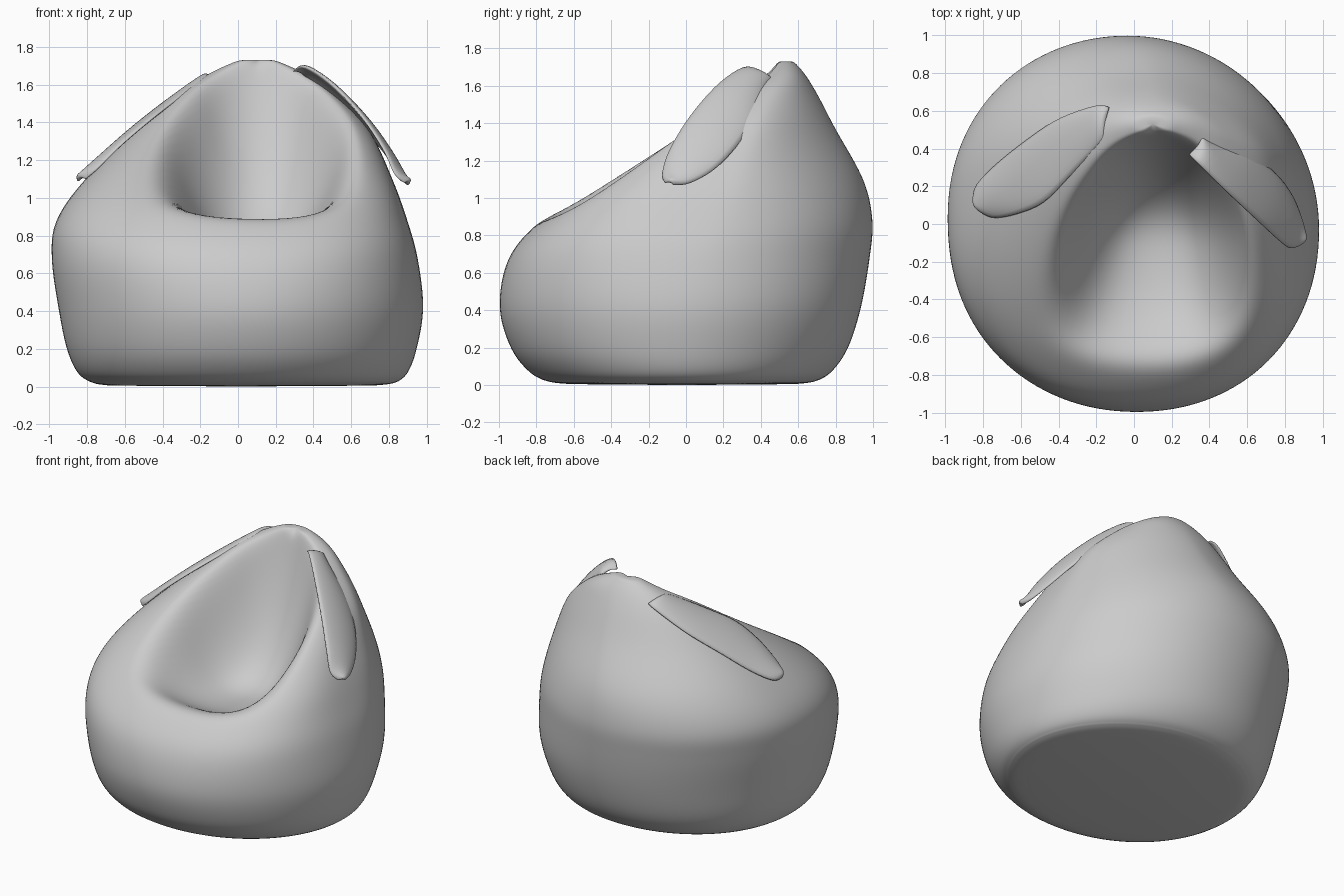
import bpy, bmesh, math
from mathutils import Vector

if "Cube" in bpy.data.objects:
    bpy.data.objects.remove(bpy.data.objects["Cube"])


def spline(rows, t):
    """Catmull-Rom sample of a list of tuples, t in 0..1."""
    n = len(rows) - 1
    f = min(max(t, 0), 1) * n
    i = min(int(f), n - 1)
    u = f - i
    g = lambda k: Vector(rows[min(max(k, 0), n)])
    a, b, c, d = g(i - 1), g(i), g(i + 1), g(i + 2)
    return 0.5 * (2 * b + (c - a) * u + (2 * a - 5 * b + 4 * c - d) * u * u
                  + (3 * b - a - 3 * c + d) * u ** 3)


def relax(bm, verts, times, factor):
    for _ in range(times):
        bmesh.ops.smooth_vert(bm, verts=verts, factor=factor, use_axis_x=True,
                              use_axis_y=True, use_axis_z=True)


def finish(bm, name):
    bmesh.ops.recalc_face_normals(bm, faces=bm.faces)
    me = bpy.data.meshes.new(name)
    bm.to_mesh(me)
    bm.free()
    for p in me.polygons:
        p.use_smooth = True
    ob = bpy.data.objects.new(name, me)
    bpy.context.collection.objects.link(ob)
    return ob


# Bean bag slices: z, left x, right x, front y, back y,
# then squareness of the front left, front right and back right corners
SLICES = [
    (0.005, -0.68, 0.72, -0.62, 0.58, 2.1, 2.0, 1.95),
    (0.02, -0.77, 0.83, -0.74, 0.69, 2.1, 2.0, 1.95),
    (0.07, -0.85, 0.90, -0.84, 0.78, 2.1, 2.0, 1.95),
    (0.20, -0.91, 0.95, -0.94, 0.87, 2.1, 2.05, 1.95),
    (0.42, -0.955, 0.985, -1.0, 0.94, 2.1, 2.1, 2.0),
    (0.68, -0.99, 0.955, -0.95, 0.985, 2.2, 2.35, 2.0),
    (0.88, -0.965, 0.90, -0.78, 1.0, 2.35, 2.75, 1.95),
    (1.10, -0.81, 0.82, -0.49, 0.95, 2.6, 3.3, 1.75),
    (1.37, -0.53, 0.69, -0.11, 0.80, 2.6, 3.3, 1.6),
    (1.56, -0.31, 0.50, 0.18, 0.70, 2.4, 2.6, 1.7),
    (1.67, -0.13, 0.33, 0.38, 0.63, 2.0, 2.0, 2.0),
    (1.735, 0.02, 0.18, 0.49, 0.57, 2.0, 2.0, 2.0),
]


def seat_height(x, y):
    """Hollow pressed into the bag by a sitter, wider towards the front."""
    front = min(max((0.25 - y) / 0.85, 0), 1)
    dx = abs(x - 0.12 + 0.04 * front) / (0.49 + 0.34 * front ** 1.5)
    dy = abs(y + 0.15) / (0.62 if y > -0.15 else 1.02)
    p = 2 + 0.6 * front
    return 0.73 + 0.93 * ((dx ** p + dy ** p) ** (1 / p)) ** 2.6


def soft_min(a, b, k=0.17):
    h = max(k - abs(a - b), 0) / k
    return min(a, b) - h * h * k * 0.25


def make_bag():
    bm = bmesh.new()
    rings, seg, count = [], 128, 130
    for r in range(count + 1):
        z, xl, xr, yf, yb, fl, fr, br = spline(SLICES, r / count)
        ring = []
        for s in range(seg):
            a = 2 * math.pi * s / seg
            c, d = math.cos(a), math.sin(a)
            e = 2 / ((fr if c > 0 else fl) if d < 0 else br if c > 0 else 2.05)
            x = (xl + xr) / 2 + (xr - xl) / 2 * math.copysign(abs(c) ** e, c)
            y = (yf + yb) / 2 + (yb - yf) / 2 * math.copysign(abs(d) ** e, d)
            zz = soft_min(z, seat_height(x, y), 0.17 if z < 1.5 else 0.17 - 0.5 * (z - 1.5))
            ring.append(bm.verts.new((x, y, zz)))
        rings.append(ring)
    for lo, hi in zip(rings, rings[1:]):
        for s in range(seg):
            t = (s + 1) % seg
            bm.faces.new((lo[s], lo[t], hi[t], hi[s]))
    for ring in (rings[0], rings[-1]):
        mid = sum((v.co for v in ring), Vector()) / seg
        tip = bm.verts.new((mid.x, mid.y, 0 if ring is rings[0] else mid.z))
        for s in range(seg):
            bm.faces.new((ring[s], ring[(s + 1) % seg], tip))
    # relax the hollow's rim
    relax(bm, [v for v in bm.verts if v.co.z > 0.03], 12, 0.5)
    return finish(bm, "bean_bag_body")


def make_ear(name, front, back, outward):
    """Padded flap lofted between its two long edges."""
    bm = bmesh.new()
    nu, nv, thick = 28, 12, 0.034
    out = Vector(outward).normalized()
    sides = []
    for sgn in (1, -1):
        grid = []
        for i in range(nu + 1):
            u = i / nu
            a, b = spline(front, u), spline(back, u)
            row = []
            for j in range(nv + 1):
                w = j / nv
                arch = 4 * w * (1 - w)
                round_u = min(1, math.sqrt(min(u, 1 - u) / 0.06))
                p = a.lerp(b, w) + out * (0.018 * arch)
                p += out * sgn * thick / 2 * (0.3 + 0.7 * math.sqrt(arch) * round_u)
                row.append(bm.verts.new(p))
            grid.append(row)
        for i in range(nu):
            for j in range(nv):
                bm.faces.new((grid[i][j], grid[i + 1][j], grid[i + 1][j + 1], grid[i][j + 1]))
        sides.append(grid)
    # rim joining the two skins
    loops = [g[0] + [r[-1] for r in g[1:]] + g[-1][-2::-1] + [r[0] for r in g[-2:0:-1]]
             for g in sides]
    n = len(loops[0])
    for k in range(n):
        m = (k + 1) % n
        bm.faces.new((loops[0][k], loops[0][m], loops[1][m], loops[1][k]))
    relax(bm, bm.verts[:], 2, 0.3)
    return finish(bm, name)


make_bag()

# Floppy ears
make_ear("right_ear",
         [(0.29, 0.37, 1.67), (0.35, 0.31, 1.70), (0.49, 0.17, 1.61), (0.65, 0.02, 1.44),
          (0.77, -0.09, 1.26), (0.83, -0.13, 1.13), (0.885, -0.11, 1.08)],
         [(0.36, 0.46, 1.64), (0.42, 0.43, 1.59), (0.61, 0.37, 1.42), (0.75, 0.27, 1.27),
          (0.84, 0.15, 1.15), (0.89, 0.02, 1.08), (0.905, -0.07, 1.07)],
         (0.75, 0.1, 0.65))
make_ear("left_ear",
         [(-0.15, 0.46, 1.64), (-0.19, 0.41, 1.62), (-0.34, 0.25, 1.51), (-0.48, 0.11, 1.40),
          (-0.62, 0.05, 1.28), (-0.74, 0.03, 1.16), (-0.81, 0.06, 1.10)],
         [(-0.13, 0.62, 1.63), (-0.20, 0.63, 1.60), (-0.40, 0.56, 1.46), (-0.58, 0.44, 1.32),
          (-0.74, 0.31, 1.18), (-0.84, 0.20, 1.10), (-0.85, 0.11, 1.09)],
         (-0.62, 0.05, 0.78))
